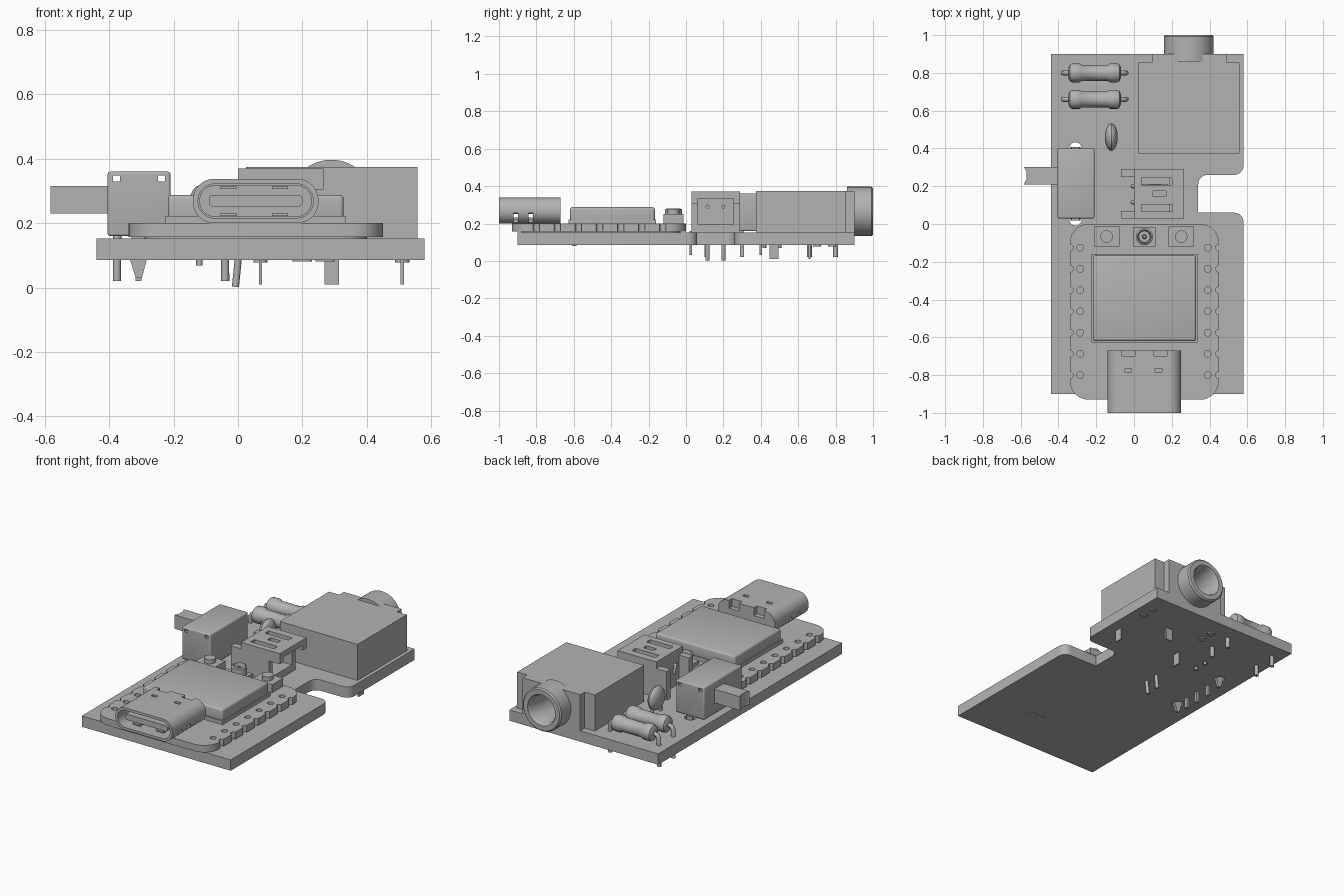
import bpy, bmesh, math
from mathutils import Vector

if "Cube" in bpy.data.objects:
    bpy.data.objects.remove(bpy.data.objects["Cube"], do_unlink=True)

grey = bpy.data.materials.new("plain grey")
grey.use_nodes = True
grey.diffuse_color = (0.45, 0.45, 0.45, 1)
grey.node_tree.nodes["Principled BSDF"].inputs["Base Color"].default_value = grey.diffuse_color


def finish(name, bm):
    bmesh.ops.recalc_face_normals(bm, faces=bm.faces)
    mesh = bpy.data.meshes.new(name)
    bm.to_mesh(mesh)
    bm.free()
    ob = bpy.data.objects.new(name, mesh)
    bpy.context.collection.objects.link(ob)
    mesh.materials.append(grey)
    shade(ob)
    return ob


def shade(ob):
    bpy.ops.object.select_all(action='DESELECT')
    ob.select_set(True)
    bpy.context.view_layer.objects.active = ob
    bpy.ops.object.shade_smooth_by_angle(angle=math.radians(35))


def box(name, x, y, z, bevel=0):
    bm = bmesh.new()
    bmesh.ops.create_cube(bm, size=1)
    for v in bm.verts:
        v.co = [(a + b) / 2 + c * (b - a) for (a, b), c in zip((x, y, z), v.co)]
    if bevel:
        bmesh.ops.bevel(bm, geom=bm.edges[:], offset=bevel, segments=3, affect='EDGES', profile=0.5)
    return finish(name, bm)


def rounded(points, steps=8):
    """Outline from corners (x, y, radius)."""
    out = []
    for i, (x, y, r) in enumerate(points):
        p = Vector((x, y))
        if r == 0:
            out.append(p)
            continue
        a = (Vector(points[i - 1][:2]) - p).normalized() * r
        b = (Vector(points[(i + 1) % len(points)][:2]) - p).normalized() * r
        for k in range(steps + 1):
            t = k / steps * math.pi / 2
            out.append(p + a * (1 - math.sin(t)) + b * (1 - math.cos(t)))
    return out


def rect(x, y, r):
    return rounded([(x[0], y[0], r), (x[1], y[0], r), (x[1], y[1], r), (x[0], y[1], r)])


def prism(name, outline, low, high, axis="z"):
    place = {"z": lambda p, h: (p[0], p[1], h), "y": lambda p, h: (p[0], h, p[1])}[axis]
    bm = bmesh.new()
    face = bm.faces.new([bm.verts.new(place(p, low)) for p in outline])
    top = bmesh.ops.extrude_face_region(bm, geom=[face], use_keep_orig=True)["geom"]
    shift = Vector(place((0, 0), high - low))
    bmesh.ops.translate(bm, vec=shift, verts=[v for v in top if isinstance(v, bmesh.types.BMVert)])
    return finish(name, bm)


def lathe(name, profile, centre, axis="z", sides=32, scale=(1, 1, 1)):
    """Spin (radius, height) pairs round an axis, closing both ends."""
    bm = bmesh.new()
    rings = []
    for r, h in profile:
        ring = []
        for k in range(sides):
            a = k * math.tau / sides
            u, w = r * math.cos(a), r * math.sin(a)
            co = {"x": (h, u, w), "y": (u, h, w), "z": (u, w, h)}[axis]
            ring.append(bm.verts.new([c + s * q for c, s, q in zip(centre, scale, co)]))
        rings.append(ring)
    for a, b in zip(rings, rings[1:]):
        for k in range(sides):
            bm.faces.new((a[k], a[(k + 1) % sides], b[(k + 1) % sides], b[k]))
    bm.faces.new(rings[0])
    bm.faces.new(rings[-1])
    return finish(name, bm)


def rod(name, x, y, low, high, r, sides=20):
    return lathe(name, [(r, low), (r, high)], (x, y, 0), sides=sides)


def wire(name, path, r):
    curve = bpy.data.curves.new(name, 'CURVE')
    curve.dimensions = '3D'
    curve.bevel_depth, curve.bevel_resolution, curve.use_fill_caps = r, 2, True
    line = curve.splines.new('POLY')
    line.points.add(len(path) - 1)
    for p, co in zip(line.points, path):
        p.co = (*co, 1)
    ob = bpy.data.objects.new(name, curve)
    bpy.context.collection.objects.link(ob)
    curve.materials.append(grey)


def cut(ob, cutters):
    """Subtract each cutter, bake the result and drop the cutters."""
    for c in cutters:
        c.hide_render = True
        mod = ob.modifiers.new("cut", 'BOOLEAN')
        mod.operation, mod.object, mod.solver = 'DIFFERENCE', c, 'EXACT'
    bpy.context.view_layer.update()
    ob.data = bpy.data.meshes.new_from_object(ob.evaluated_get(bpy.context.evaluated_depsgraph_get()))
    ob.modifiers.clear()
    for c in cutters:
        bpy.data.objects.remove(c, do_unlink=True)
    shade(ob)


# Main circuit board with a side notch
board = prism("main_board", rounded([
    (-.44, -.9, 0), (.58, -.9, 0), (.58, .06, .05), (.34, .06, 0),
    (.34, .26, .05), (.58, .26, .05), (.58, .9, 0), (-.44, .9, 0)]), .085, .152)
cut(board, [rod("hole", -.31, y, 0, .3, .033) for y in (.025, .4)])
for x in (.2, .27):
    prism("underside_pad", rect((x - .03, x + .03), (-.61, -.585), .012), .081, .086)

# Controller board with edge notches and pin holes
controller = prism("controller_board", rect((-.34, .45), (-.93, 0), .1), .157, .2)
cut(controller, [rod("hole", x, -.125 - i * .1125, .1, .3, .018, 14)
                 for i in range(7) for x in (-.34, -.285, .39, .45)])
prism("controller_underside", rect((-.29, .4), (-.88, -.03), .08), .15, .158)
box("shield_base", (-.225, .335), (-.628, -.16), (.2, .222))
box("shield_can", (-.218, .328), (-.62, -.167), (.2, .288), .012)

# Buttons and aerial socket
for x in (-.145, .25):
    box("button_base", (x - .068, x + .068), (-.12, -.013), (.2, .25))
    rod("button_cap", x, -.067, .25, .275, .033)
box("aerial_base", (-.005, .113), (-.12, -.017), (.2, .225))
lathe("aerial_socket", [(.045, .22), (.045, .275), (.036, .28), (.03, .235), (.012, .235), (.008, .272)],
      (.055, -.067, 0))

# USB port: hollow shell, tongue and rear feet
shell = prism("usb_shell", rect((-.14, .25), (.2, .338), .066), -1, -.67, "y")
cutters = [prism("cavity", rect((-.124, .234), (.216, .322), .052), -1.1, -.72, "y")]
for x in (-.03, .13):
    cutters.append(box("slot", (x - .018, x + .018), (-.785, -.765), (.3, .4)))
for s in (-1, 1):
    x = .055 + s * .085
    cutters.append(box("slot", (x - .035, x + .035), (-.7, -.66), (.29, .4)))
    x = .055 + s * .18
    for y in (-.91, -.83):
        cutters.append(box("slot", (x - .025, x + .025), (y - .013, y + .013), (.19, .255)))
cut(shell, cutters)
prism("usb_tongue", rect((-.09, .2), (.252, .288), .012), -.975, -.7, "y")
prism("usb_inner_block", rect((-.12, .23), (.22, .318), .048), -.76, -.7, "y")
for x in (-.03, .13):
    for z in (.222, .306):
        box("usb_spring", (x - .025, x + .025), (-.95, -.75), (z, z + .01))

# Audio jack
jack = prism("jack_body", [
    (.025, .373), (.558, .373), (.558, .855), (.49, .855), (.49, .9),
    (.095, .9), (.095, .855), (.025, .855)], .152, .375)
barrel = lathe("jack_barrel", [(.132, .86), (.132, .992), (.124, 1)], (.29, 0, .265), "y", 48)
for part in (jack, barrel):
    cut(part, [lathe("bore", [(.085, .55), (.085, .98), (.1, 1.01)], (.29, 0, .265), "y")])
for x in (.07, .51):
    box("jack_pin", (x - .005, x + .005), (.447, .495), (.01, .16))
    for y in (.7, .78):
        rod("jack_peg", x, y, .078, .16, .022)
box("jack_pin", (.268, .313), (.655, .666), (.01, .16))

# Slide switch
switch = box("switch_body", (-.405, -.21), (.03, .4), (.16, .36), .008)
cut(switch, [box("slot", (x - .011, x + .011), (0, .5), (.33, .348)) for x in (-.378, -.237)])
prism("switch_lever", [(-.583, .21), (-.4, .21), (-.4, .302), (-.583, .302),
                       (-.57, .28), (-.57, .235)], .23, .315)
for y in (.025, .4):
    prism("switch_mount", [(-.33, .16), (-.335, .085), (-.318, .032), (-.298, .032),
                           (-.284, .085), (-.288, .16)], y - .007, y + .007, "y")
for y in (.11, .2, .3):
    box("switch_pin", (-.318, -.3), (y - .01, y + .01), (.02, .17))

# Side entry battery connector, open towards +x
plug = box("battery_connector", (0, .265), (.03, .29), (.152, .37))
cutters = [box("slot", (.04, .4), (.065, .255), (.195, .335)),
           box("slot", (.19, .4), (0, .4), (.1, .305)),
           box("slot", (.1, .17), (.145, .175), (.3, .4))]
for y in (.085, .225):
    cutters.append(box("slot", (.04, .2), (y - .018, y + .018), (.3, .4)))
cut(plug, cutters)
for y in (.05, .27):
    box("connector_wing", (-.07, 0), (y - .02, y + .02), (.152, .33))
for y in (.115, .2):
    wire("connector_pin", [(.18, y, .29), (-.01, y, .29), (.012, y, .2), (-.008, y, .002)], .011)

# Resistors with bent leads
for y in (.8, .66):
    half = [(.03, -.138), (.045, -.13), (.05, -.12), (.05, -.08), (.042, -.068)]
    lathe("resistor", half + [(r, -h) for r, h in reversed(half)], (-.208, y, .215), "x", 24)
    for s in (-1, 1):
        bend = [(0, .215), (.14, .215), (.158, .208), (.167, .19), (.168, .02)]
        wire("resistor_lead", [(-.208 + s * dx, y, z) for dx, z in bend], .013)

# Small lens-shaped capacitor
disc = [(math.sin(k * math.pi / 10) * .072 + .0005, -math.cos(k * math.pi / 10) * .072) for k in range(11)]
lathe("disc_capacitor", disc, (-.12, .46, .245), "x", 28, (.47, 1, 1))
for y in (.42, .5):
    wire("capacitor_lead", [(-.12, y, .23), (-.12, y, .068)], .01)
